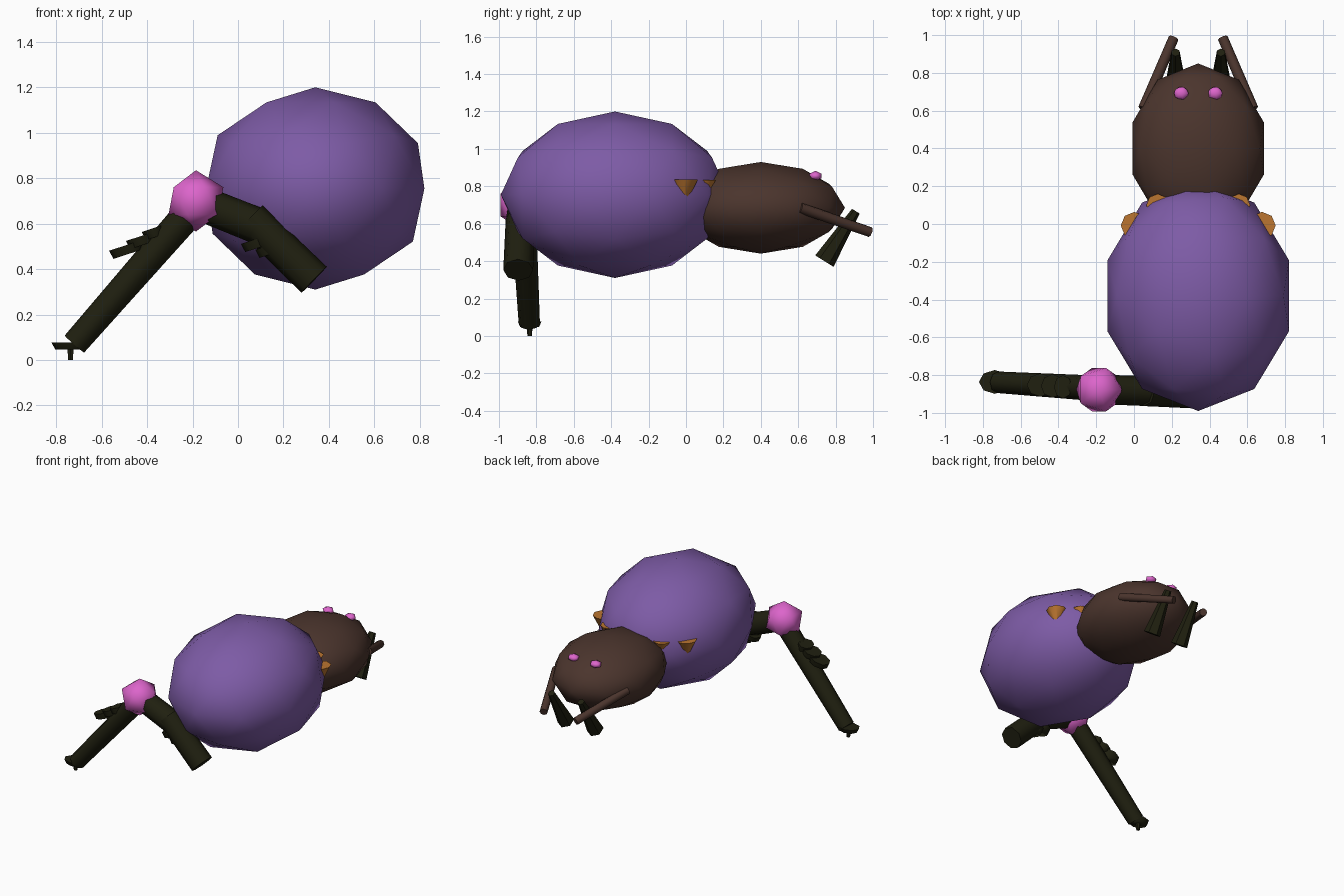
import bpy
import math
from mathutils import Vector

if "Cube" in bpy.data.objects:
    bpy.data.objects.remove(bpy.data.objects["Cube"])

CX = 0.34  # symmetry line of the body


def material(name, rgb):
    m = bpy.data.materials.new(name)
    m.diffuse_color = (*rgb, 1)
    m.use_nodes = True
    m.node_tree.nodes["Principled BSDF"].inputs["Base Color"].default_value = m.diffuse_color
    return m


PURPLE = material("purple", (0.205, 0.105, 0.38))
BROWN = material("dark brown", (0.07, 0.035, 0.026))
PINK = material("pink", (0.72, 0.13, 0.60))
DARK = material("blackish olive", (0.014, 0.014, 0.005))
ORANGE = material("orange", (0.50, 0.18, 0.03))


def ball(name, center, radii, mat, subdiv=2):
    bpy.ops.mesh.primitive_ico_sphere_add(subdivisions=subdiv, radius=1, location=center)
    ob = bpy.context.object
    ob.name = name
    ob.scale = radii
    ob.data.materials.append(mat)
    bpy.ops.object.shade_smooth()
    return ob


def tube(name, a, b, r1, r2, mat, sides=8):
    """Tapered rod running from point a to point b."""
    a, b = Vector(a), Vector(b)
    d = b - a
    bpy.ops.mesh.primitive_cone_add(vertices=sides, radius1=r1, radius2=r2,
                                    depth=d.length, location=(a + b) / 2)
    ob = bpy.context.object
    ob.name = name
    ob.rotation_euler = d.to_track_quat('Z', 'Y').to_euler()
    ob.data.materials.append(mat)
    bpy.ops.object.shade_smooth_by_angle(angle=math.radians(50))
    return ob


# Body
ball("abdomen", (CX, -0.38, 0.755), (0.505, 0.61, 0.445), PURPLE)
ball("head", (CX, 0.40, 0.685), (0.365, 0.45, 0.245), BROWN)

# Paired parts of the face and the abdomen markings
for side, s in (("left", -1), ("right", 1)):
    ball(side + "_eye", (CX + s * 0.09, 0.692, 0.855), (0.043, 0.038, 0.028), PINK, 1)
    tube(side + "_feeler", (CX + s * 0.29, 0.61, 0.685), (CX + s * 0.13, 0.985, 0.555),
         0.029, 0.027, BROWN)
    tube(side + "_fang", (CX + s * 0.12, 0.74, 0.40), (CX + s * 0.12, 0.908, 0.667),
         0.058, 0.024, DARK, 6)
    tube(side + "_side_spike", (CX + s * 0.34, -0.008, 0.732), (CX + s * 0.338, -0.008, 0.835),
         0.018, 0.072, ORANGE)
    tube(side + "_front_spike", (CX + s * 0.215, 0.10, 0.745), (CX + s * 0.215, 0.10, 0.835),
         0.015, 0.06, ORANGE)

# Leg: knee, two upper sections, one long shin
ball("knee", (-0.185, -0.877, 0.70), (0.135, 0.135, 0.135), PINK, 1)
tube("upper_leg", (-0.15, -0.877, 0.685), (0.10, -0.885, 0.585), 0.078, 0.08, DARK)
tube("thigh", (0.055, -0.887, 0.625), (0.335, -0.897, 0.353), 0.077, 0.08, DARK)
tube("shin", (-0.20, -0.87, 0.665), (-0.72, -0.838, 0.07), 0.068, 0.057, DARK)

# Overlapping scales along the leg
for i, (x, y, z, sx) in enumerate([(-0.49, -0.852, 0.485, 0.075),
                                   (-0.425, -0.857, 0.525, 0.065),
                                   (-0.37, -0.862, 0.56, 0.05),
                                   (0.09, -0.887, 0.515, 0.075),
                                   (0.14, -0.889, 0.485, 0.06)]):
    scale = tube("leg_scale_%d" % i, (x, y, z - 0.02), (x, y, z + 0.02), 0.9, 1, DARK)
    scale.scale = (sx, 0.062, 1)
    scale.rotation_euler = (0, math.radians(-18), 0)

# Foot pad with a small claw
foot = tube("foot", (-0.737, -0.836, 0.047), (-0.737, -0.836, 0.077), 0.8, 1, DARK)
foot.scale = (0.084, 0.063, 1)
tube("foot_claw", (-0.737, -0.836, 0.0), (-0.737, -0.836, 0.055), 0.012, 0.016, DARK, 6)
